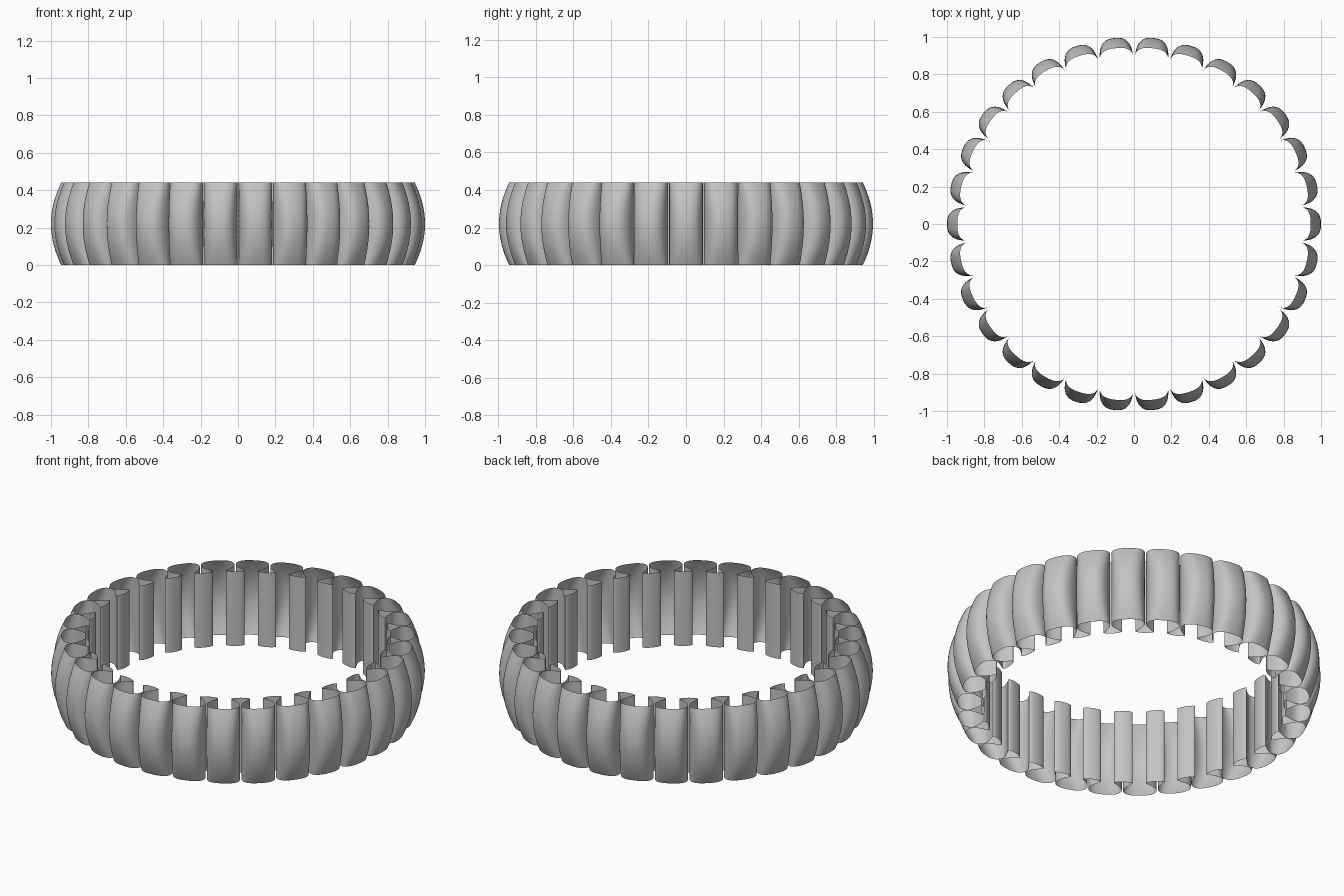
import bpy, bmesh, math

if "Cube" in bpy.data.objects:
    bpy.data.objects.remove(bpy.data.objects["Cube"], do_unlink=True)

LOBES = 30
HALF = math.pi / LOBES          # half the angle of one lobe
HEIGHT = 0.44
NECK = 0.885                    # radius where neighbouring lobes meet
INNER = 0.80                    # radius of the inner ribs
ROWS = 16


def half_profile(bulge):
    """Polar points from the crest of a lobe to the middle of the next rib."""
    pts = []
    # rounded outer lobe, deeper at mid height
    depth = 0.06 + 0.055 * bulge
    for i in range(11):
        a = i / 10 * math.pi / 2
        u = 0.0895 * math.sin(a) ** 0.77
        r = NECK + depth * max(math.cos(a), 0) ** 0.77
        pts.append((math.atan2(u, r), math.hypot(u, r)))
    # rib flaring inward from the neck
    rib = []
    for i in range(1, 7):
        s = i / 6
        rib.append((0.004 + 0.046 * s ** 1.4, NECK - 0.07 * s))
    # gently rounded inner face of the rib
    for i in range(1, 6):
        a = i / 5 * math.pi / 2
        rib.append((0.05 * math.cos(a), INNER + 0.015 * (1 - math.sin(a))))
    pts += [(HALF - math.atan2(v, r), math.hypot(v, r)) for v, r in rib]
    return pts


def ring_points(z):
    """Closed outline of the whole band at one height."""
    half = half_profile(1 - (2 * z / HEIGHT - 1) ** 2)
    cell = [(-a, r) for a, r in half[:0:-1]] + half[:-1]
    points = []
    for k in range(LOBES):
        for a, r in cell:
            t = a + 2 * HALF * k
            points.append((r * math.cos(t), r * math.sin(t), z))
    return points


# Open pleated band: stacked outlines joined by quads
bm = bmesh.new()
rows = [[bm.verts.new(p) for p in ring_points(HEIGHT * j / ROWS)]
        for j in range(ROWS + 1)]
for low, high in zip(rows, rows[1:]):
    n = len(low)
    for i in range(n):
        k = (i + 1) % n
        bm.faces.new((low[i], low[k], high[k], high[i]))

mesh = bpy.data.meshes.new("pleated_band")
bm.to_mesh(mesh)
bm.free()
band = bpy.data.objects.new("pleated_band", mesh)
bpy.context.collection.objects.link(band)

# Plain grey material
grey = bpy.data.materials.new("light_grey")
grey.use_nodes = True
colour = (0.55, 0.55, 0.55, 1)
grey.diffuse_color = colour
grey.node_tree.nodes["Principled BSDF"].inputs["Base Color"].default_value = colour
mesh.materials.append(grey)

bpy.ops.object.select_all(action="DESELECT")
band.select_set(True)
bpy.context.view_layer.objects.active = band
bpy.ops.object.shade_smooth_by_angle(angle=math.radians(40))
